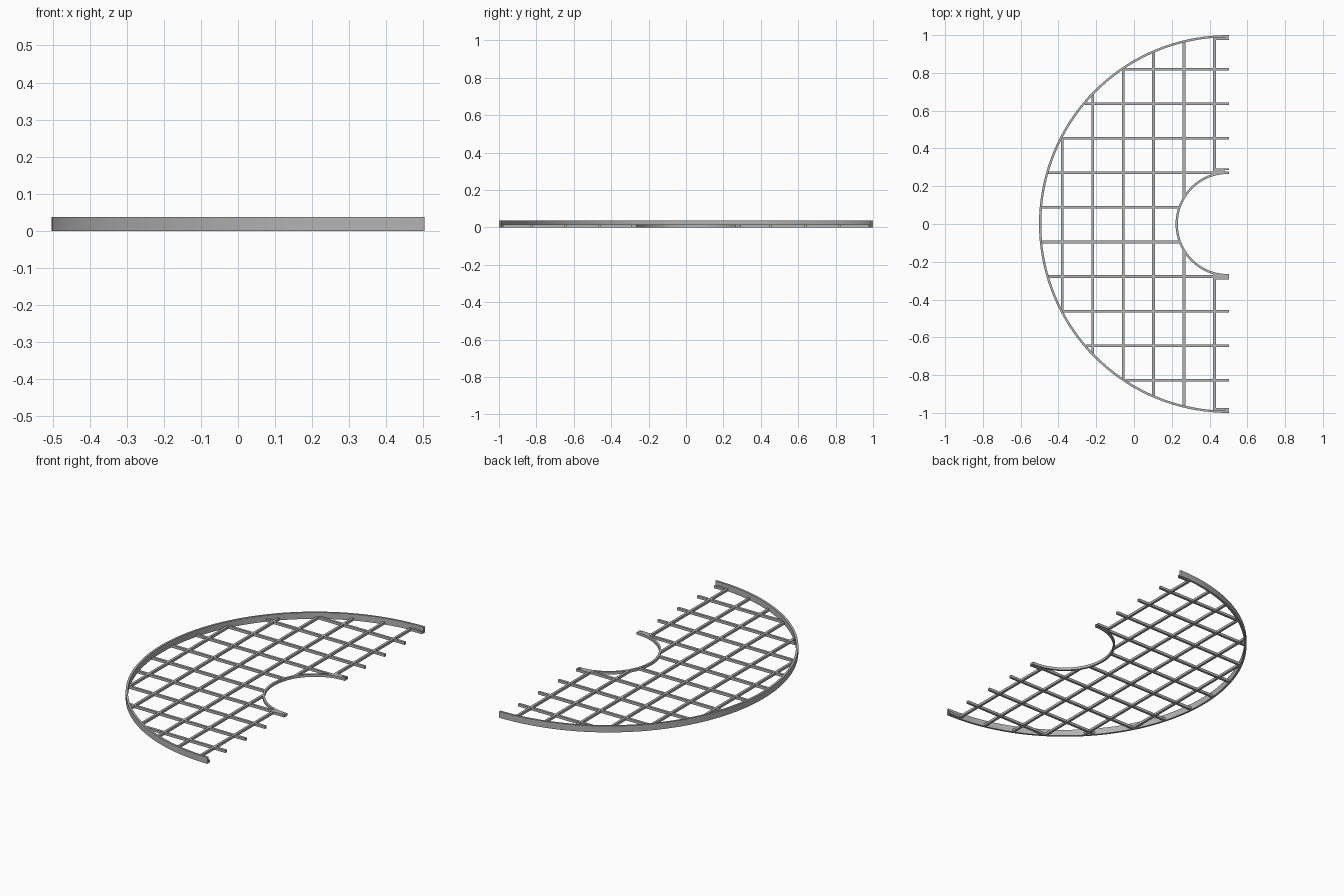
import bpy, bmesh, math

cube = bpy.data.objects.get("Cube")
if cube:
    bpy.data.objects.remove(cube, do_unlink=True)

CX, END = 0.497, 0.503           # arc centre and cut edge in x
OUTER, INNER = 1.0, 0.277        # rim radii
WALL, BAR, LOW, RIM = 0.012, 0.014, 0.015, 0.037

steel = bpy.data.materials.new("Grey steel")
steel.use_nodes = True
grey = (0.45, 0.45, 0.45, 1)
steel.diffuse_color = grey
steel.node_tree.nodes["Principled BSDF"].inputs["Base Color"].default_value = grey


def finish(name, bm):
    bmesh.ops.recalc_face_normals(bm, faces=bm.faces)
    mesh = bpy.data.meshes.new(name)
    bm.to_mesh(mesh)
    bm.free()
    mesh.materials.append(steel)
    obj = bpy.data.objects.new(name, mesh)
    bpy.context.collection.objects.link(obj)
    return obj


def box(name, x0, x1, y0, y1, z0, z1):
    bm = bmesh.new()
    bmesh.ops.create_cube(bm, size=1)
    for v in bm.verts:
        v.co.x = x1 if v.co.x > 0 else x0
        v.co.y = y1 if v.co.y > 0 else y0
        v.co.z = z1 if v.co.z > 0 else z0
    return finish(name, bm)


def half_ring(name, radius, wall, height, segments):
    """Half hoop of rectangular section, running straight out to the cut edge."""
    bm = bmesh.new()
    section = [(radius, 0), (radius, height), (radius - wall, height), (radius - wall, 0)]
    rows = [[bm.verts.new((END, r, z)) for r, z in section]]
    for i in range(segments + 1):
        a = math.pi * (0.5 + i / segments)
        rows.append([bm.verts.new((CX + r * math.cos(a), r * math.sin(a), z))
                     for r, z in section])
    rows.append([bm.verts.new((END, -r, z)) for r, z in section])
    for p, q in zip(rows, rows[1:]):
        for k in range(4):
            j = (k + 1) % 4
            bm.faces.new((p[k], p[j], q[j], q[k]))
    bm.faces.new(rows[0])
    bm.faces.new(rows[-1])
    obj = finish(name, bm)
    bpy.ops.object.select_all(action='DESELECT')
    bpy.context.view_layer.objects.active = obj
    obj.select_set(True)
    bpy.ops.object.shade_smooth_by_angle(angle=math.radians(30))


def chord(radius, offset):
    return math.sqrt(max(radius * radius - offset * offset, 0))


# Rims
half_ring("outer_rim", OUTER, WALL, RIM, 72)
half_ring("inner_rim", INNER, WALL, LOW, 40)

# Bars running across, from the outer rim to the opening or the cut edge
h = BAR / 2
for i in range(10):
    y = 0.82 - i * 0.183
    left = CX - chord(OUTER - WALL / 2, abs(y) + h)
    right = CX - chord(INNER - WALL / 2, y) if abs(y) < 0.2 else END
    box("cross_bar", left, right, y - h, y + h, 0, LOW)

# Bars running lengthwise, split where they meet the opening
for i in range(6):
    x = -0.38 + i * 0.1612
    far = chord(OUTER - WALL / 2, abs(x - CX) + h)
    near = chord(INNER - WALL / 2, x - CX)
    spans = [(near, far), (-far, -near)] if near > 0 else [(-far, far)]
    for y0, y1 in spans:
        box("long_bar", x - h, x + h, y0, y1, 0.0005, LOW - 0.0005)

# Forked joints at the four rim ends
for side in (-1, 1):
    for name, a, b in (("outer", 0.975, 0.99), ("inner", 0.275, 0.293)):
        ya, yb = sorted((side * a, side * b))
        box(name + "_joint_block", 0.425, 0.478, ya, yb, 0, LOW)
        edge = a if name == "outer" else b - 0.006
        ya, yb = sorted((side * edge, side * (edge + 0.006)))
        box(name + "_joint_prong", 0.478, END, ya, yb, 0, LOW)
